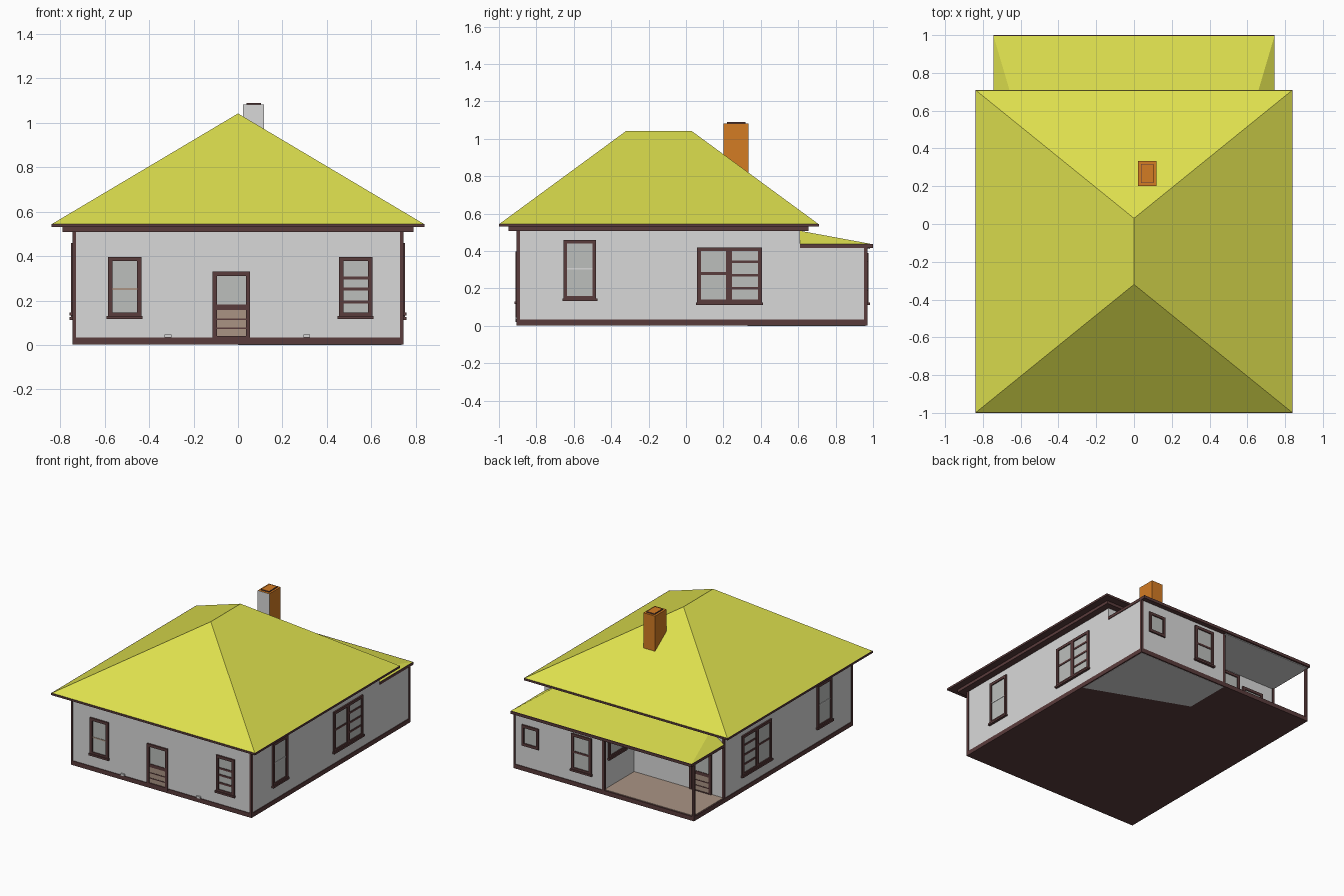
import bpy, bmesh
from mathutils import Vector

if "Cube" in bpy.data.objects:
    bpy.data.objects.remove(bpy.data.objects["Cube"])


def material(name, rgb):
    m = bpy.data.materials.new(name)
    lin = [(c / 255 / 12.92) if c < 10 else ((c / 255 + 0.055) / 1.055) ** 2.4 for c in rgb]
    m.diffuse_color = (*lin, 1)
    m.use_nodes = True
    m.node_tree.nodes["Principled BSDF"].inputs["Base Color"].default_value = m.diffuse_color
    return m


WALL = material("wall_grey", (217, 217, 217))
TRIM = material("dark_brown", (90, 60, 60))
ROOF = material("roof_yellow", (222, 224, 78))
BRICK = material("chimney_orange", (212, 124, 36))
WOOD = material("beige_wood", (170, 148, 132))
GLASS = material("window_glass", (188, 191, 188))


def finish(name, bm, *mats):
    bmesh.ops.recalc_face_normals(bm, faces=bm.faces)
    me = bpy.data.meshes.new(name)
    bm.to_mesh(me)
    bm.free()
    for m in mats:
        me.materials.append(m)
    ob = bpy.data.objects.new(name, me)
    bpy.context.collection.objects.link(ob)
    return ob


def boxes(name, mat, *bounds):
    """One object made of boxes given as (x0, x1, y0, y1, z0, z1)."""
    bm = bmesh.new()
    for x0, x1, y0, y1, z0, z1 in bounds:
        vs = bmesh.ops.create_cube(bm, size=1)["verts"]
        for v in vs:
            v.co = Vector(((x0 + x1) / 2 + v.co.x * (x1 - x0),
                           (y0 + y1) / 2 + v.co.y * (y1 - y0),
                           (z0 + z1) / 2 + v.co.z * (z1 - z0)))
    return finish(name, bm, mat)


def hull(name, mat, pts):
    bm = bmesh.new()
    for p in pts:
        bm.verts.new(p)
    bmesh.ops.convex_hull(bm, input=bm.verts[:])
    bmesh.ops.dissolve_limit(bm, angle_limit=0.01, verts=bm.verts[:], edges=bm.edges[:])
    return finish(name, bm, mat)


# Wall planes: axis of the normal, position, outward sign
PLANES = {"front": ("y", -0.9, -1), "back": ("y", 0.965, 1), "porch": ("y", 0.61, 1),
          "right": ("x", 0.74, 1), "left": ("x", -0.74, -1), "side": ("x", 0.0, -1)}


def on_wall(wall, u0, u1, z0, z1, d):
    axis, pos, s = PLANES[wall]
    a, b = sorted((pos - 0.004 * s, pos + d * s))
    return (u0, u1, a, b, z0, z1) if axis == "y" else (a, b, u0, u1, z0, z1)


def frame(wall, u0, u1, z0, z1, t, d=0.011):
    return [on_wall(wall, u0, u0 + t, z0, z1, d), on_wall(wall, u1 - t, u1, z0, z1, d),
            on_wall(wall, u0 + t, u1 - t, z0, z0 + t, d), on_wall(wall, u0 + t, u1 - t, z1 - t, z1, d)]


def window(name, wall, u0, u1, z0, z1, bars=(), t=0.02, sill=True):
    parts = frame(wall, u0, u1, z0, z1, t)
    parts += [on_wall(wall, u0 + t, u1 - t, b - 0.007, b + 0.007, 0.007) for b in bars]
    if sill:
        parts.append(on_wall(wall, u0 - 0.006, u1 + 0.006, z0 - 0.008, z0 + 0.006, 0.018))
    boxes(name + "_frame", TRIM, *parts)
    boxes(name + "_glass", GLASS, on_wall(wall, u0 + t, u1 - t, z0 + t, z1 - t, 0.003))


def door(name, wall, u0, u1):
    t = 0.02
    lines = [on_wall(wall, u0 + t, u1 - t, z - h, z + h, 0.007)
             for z, h in ((0.17, 0.012), (0.115, 0.003), (0.075, 0.003))]
    boxes(name + "_frame", TRIM, *frame(wall, u0, u1, 0.02, 0.33, t), *lines)
    boxes(name + "_panel", WOOD, on_wall(wall, u0 + t, u1 - t, 0.03, 0.17, 0.004))
    boxes(name + "_glass", GLASS, on_wall(wall, u0 + t, u1 - t, 0.17, 0.32, 0.003))


# Foundation, with the pale patch under the back room
boxes("foundation", TRIM, (-0.745, 0.745, -0.905, 0.97, 0.001, 0.033))
hull("back_room_underside", WALL, [(x, y, z) for z in (0, 0.002)
     for x, y in ((0.735, 0.96), (0.735, 0.33), (0, 0.61), (0, 0.96))])

# Walls
boxes("main_walls", WALL, (-0.74, 0.74, -0.9, 0.61, 0.03, 0.515))
boxes("back_room_walls", WALL, (0, 0.74, 0.6, 0.965, 0.03, 0.42))
boxes("porch_floor", WOOD, (-0.735, 0, 0.61, 0.96, 0.03, 0.036))
boxes("porch_ceiling", WALL, (-0.735, 0, 0.61, 0.985, 0.411, 0.418))

# Corner boards and porch posts
posts = [(s * 0.745 - (0.015 if s > 0 else 0), s * 0.745 + (0 if s > 0 else 0.015), y, y + 0.018, 0.03, h)
         for s in (-1, 1) for y, h in ((-0.905, 0.515), (0.952, 0.42))]
posts += [(-0.745, -0.727, 0.597, 0.615, 0.03, 0.515), (-0.008, 0.012, 0.952, 0.97, 0.03, 0.42)]
boxes("corner_posts", TRIM, *posts)

# Main hip roof with stepped eaves
boxes("eaves", TRIM, (-0.84, 0.84, -1.0, 0.71, 0.53, 0.545),
      (-0.79, 0.79, -0.95, 0.655, 0.508, 0.531))
hull("main_roof", ROOF, [(x, y, 0.543) for x in (-0.84, 0.84) for y in (-1.0, 0.71)]
     + [(0, -0.32, 1.042), (0, 0.03, 1.042)])

# Low roof over back room and porch
boxes("porch_eaves", TRIM, (-0.745, 0.745, 0.61, 1.0, 0.416, 0.437))
hull("porch_roof", ROOF, [(x, y, 0.436) for x in (-0.745, 0.745) for y in (0.61, 1.0)]
     + [(-0.63, 0.61, 0.508), (0.63, 0.61, 0.508)])

# Chimney: orange with a grey front face
chimney = boxes("chimney", BRICK, (0.022, 0.118, 0.2, 0.333, 0.7, 1.082))
chimney.data.materials.append(WALL)
for f in chimney.data.polygons:
    f.material_index = 1 if f.normal.y < -0.5 else 0
boxes("chimney_cap_rim", TRIM, (0.038, 0.104, 0.218, 0.317, 1.08, 1.089))
boxes("chimney_cap_top", BRICK, (0.04, 0.102, 0.22, 0.315, 1.086, 1.09))

# Front openings
window("front_left_window", "front", -0.585, -0.435, 0.125, 0.397)
boxes("front_left_window_rail", WOOD, on_wall("front", -0.565, -0.455, 0.248, 0.257, 0.006))
window("front_right_window", "front", 0.455, 0.605, 0.125, 0.397, (0.302, 0.252, 0.193))
door("front_door", "front", -0.115, 0.055)
boxes("front_vents", WALL, *[on_wall("front", x - 0.015, x + 0.015, 0.034, 0.048, 0.012) for x in (-0.315, 0.31)])

# Side openings, the same on both sides
for side in ("right", "left"):
    window(side + "_tall_window", side, -0.655, -0.48, 0.14, 0.46)
    boxes(side + "_tall_window_rail", WALL, on_wall(side, -0.635, -0.5, 0.3, 0.308, 0.006))
    window(side + "_double_window_a", side, 0.06, 0.235, 0.12, 0.42, (0.28,))
    window(side + "_double_window_b", side, 0.225, 0.405, 0.12, 0.42, (0.342, 0.27, 0.2))

# Back room and porch openings
window("back_small_window", "back", 0.535, 0.675, 0.19, 0.345, sill=False)
window("back_window", "back", 0.1, 0.265, 0.12, 0.39, (0.255,))
window("porch_side_window", "side", 0.72, 0.92, 0.25, 0.39)
window("porch_window", "porch", -0.43, -0.27, 0.26, 0.4)
door("porch_door", "porch", -0.64, -0.46)
